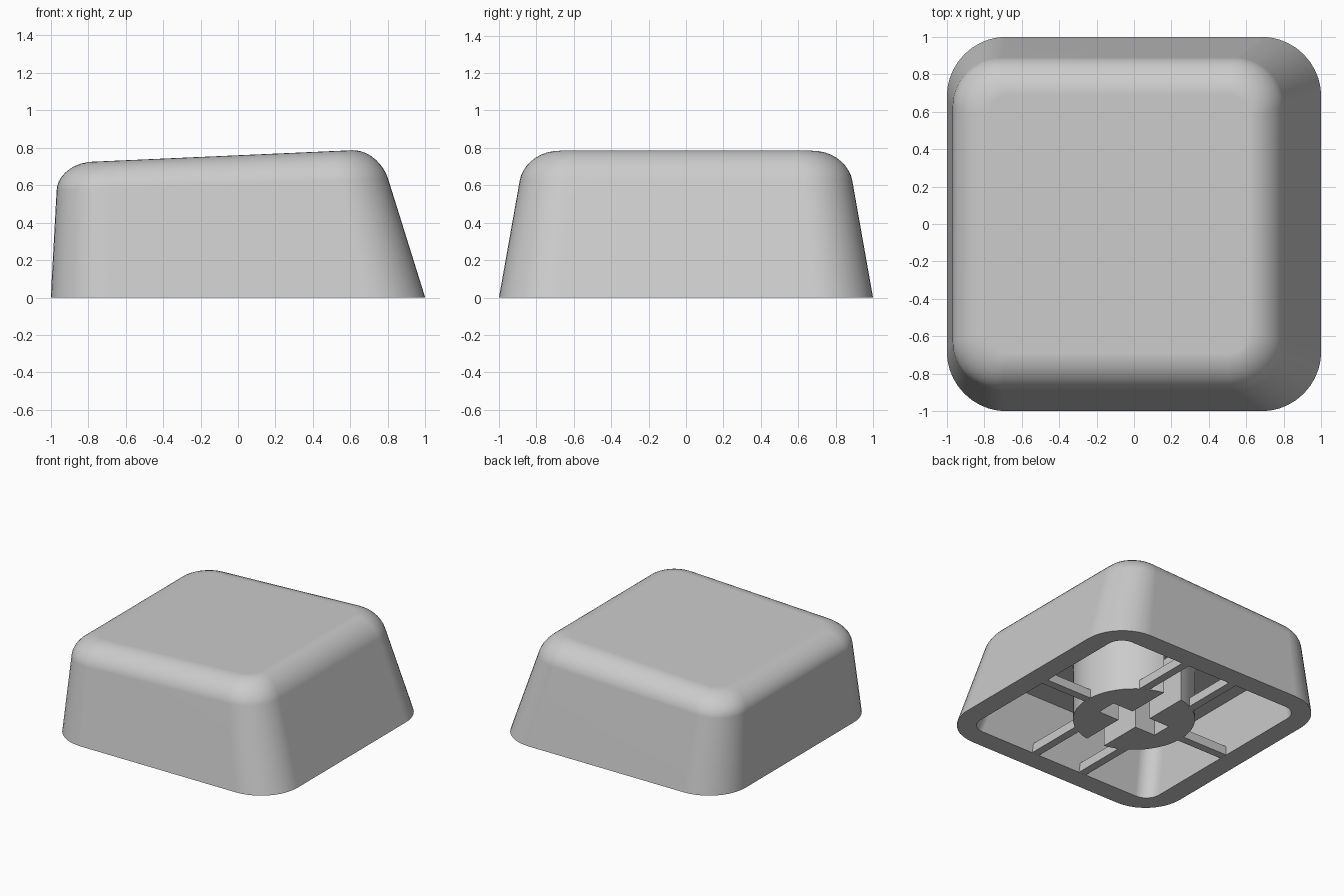
import bpy, bmesh
from math import sin, cos, pi, sqrt, asin
from mathutils import Vector

cube = bpy.data.objects.get("Cube")
if cube:
    bpy.data.objects.remove(cube)

grey = bpy.data.materials.new("light grey plastic")
grey.use_nodes = True
COLOUR = (0.6, 0.6, 0.6, 1)
grey.diffuse_color = COLOUR
grey.node_tree.nodes["Principled BSDF"].inputs["Base Color"].default_value = COLOUR

CEILING = 0.42


def finish(bm, name, smooth=True):
    bmesh.ops.recalc_face_normals(bm, faces=bm.faces)
    mesh = bpy.data.meshes.new(name)
    bm.to_mesh(mesh)
    bm.free()
    mesh.materials.append(grey)
    ob = bpy.data.objects.new(name, mesh)
    bpy.context.scene.collection.objects.link(ob)
    if smooth:
        bpy.ops.object.select_all(action="DESELECT")
        ob.select_set(True)
        bpy.context.view_layer.objects.active = ob
        bpy.ops.object.shade_smooth_by_angle(angle=pi / 5)
        weighted = ob.modifiers.new("even shading", "WEIGHTED_NORMAL")
        weighted.keep_sharp = True
    return ob


def top_height(x):
    return 0.76 + 0.0443 * x


def ring(x0, x1, y, r, height, steps=10):
    """Rounded rectangle; height is a number or a function of x."""
    pts = []
    corners = [(x1 - r, y - r), (x0 + r, y - r), (x0 + r, r - y), (x1 - r, r - y)]
    for i, (cx, cy) in enumerate(corners):
        for k in range(steps + 1):
            a = (i + k / steps) * pi / 2
            px = cx + r * cos(a)
            z = height(px) if callable(height) else height
            pts.append(Vector((px, cy + r * sin(a), z)))
    return pts


# Hollow cap: ceiling, cavity wall, rim, outer wall, rounded shoulder, top
base = ring(-1, 1, 1, 0.32, 0)
edge = ring(-0.961, 0.752, 0.861, 0.25, top_height)
flat = ring(-0.78, 0.61, 0.69, 0.11, top_height)
wall = [e.lerp(b, 0.2) for e, b in zip(edge, base)]
rings = [ring(-0.82, 0.71, 0.765, 0.12, CEILING), ring(-0.84, 0.84, 0.84, 0.12, 0), base]
STEPS, WEIGHT = 9, 0.72
for k in range(STEPS + 1):
    t = k / STEPS
    a, b, c = (1 - t) ** 2, 2 * t * (1 - t) * WEIGHT, t * t
    rings.append([(w * a + e * b + f * c) / (a + b + c)
                  for w, e, f in zip(wall, edge, flat)])

bm = bmesh.new()
loops = [[bm.verts.new(p) for p in pts] for pts in rings]
for lower, upper in zip(loops, loops[1:]):
    for i in range(len(lower)):
        j = (i + 1) % len(lower)
        bm.faces.new((lower[i], lower[j], upper[j], upper[i]))
bm.faces.new(loops[0])
bm.faces.new(loops[-1])
finish(bm, "cap_shell")

# Split round stem with a cross-shaped socket
R, SLOT, ARM = 0.44, 0.08, 0.26
for side, name in ((1, "stem_left"), (-1, "stem_right")):
    limit = asin(sqrt(R * R - SLOT * SLOT) / R)
    outline = [(R * cos(a), R * sin(a))
               for a in (limit * (k / 12 - 1) for k in range(25))]
    outline += [(SLOT, SLOT), (ARM, SLOT), (ARM, -SLOT), (SLOT, -SLOT)]
    bm = bmesh.new()
    face = bm.faces.new([bm.verts.new((side * x, y, 0)) for x, y in outline])
    up = bmesh.ops.extrude_face_region(bm, geom=[face], use_keep_orig=True)
    moved = [v for v in up["geom"] if isinstance(v, bmesh.types.BMVert)]
    bmesh.ops.translate(bm, verts=moved, vec=(0, 0, CEILING + 0.02))
    finish(bm, name)


# Thin ribs from the stem to the cavity wall
def rib(name, x0, x1, y0, y1):
    bm = bmesh.new()
    bmesh.ops.create_cube(bm, size=1)
    bmesh.ops.scale(bm, verts=bm.verts, vec=(x1 - x0, y1 - y0, 0.07))
    bmesh.ops.translate(bm, verts=bm.verts,
                        vec=((x0 + x1) / 2, (y0 + y1) / 2, 0.0355))
    finish(bm, name, smooth=False)


HALF, REACH = 0.032, 0.86
for s, label in ((1, "left"), (-1, "right")):
    ends = sorted((s * 0.4, s * REACH))
    rib("side_rib_" + label, *ends, -HALF, HALF)
    x = s * 0.22
    rib("front_rib_" + label, x - HALF, x + HALF, -REACH, -0.34)
    rib("back_rib_" + label, x - HALF, x + HALF, 0.34, REACH)
